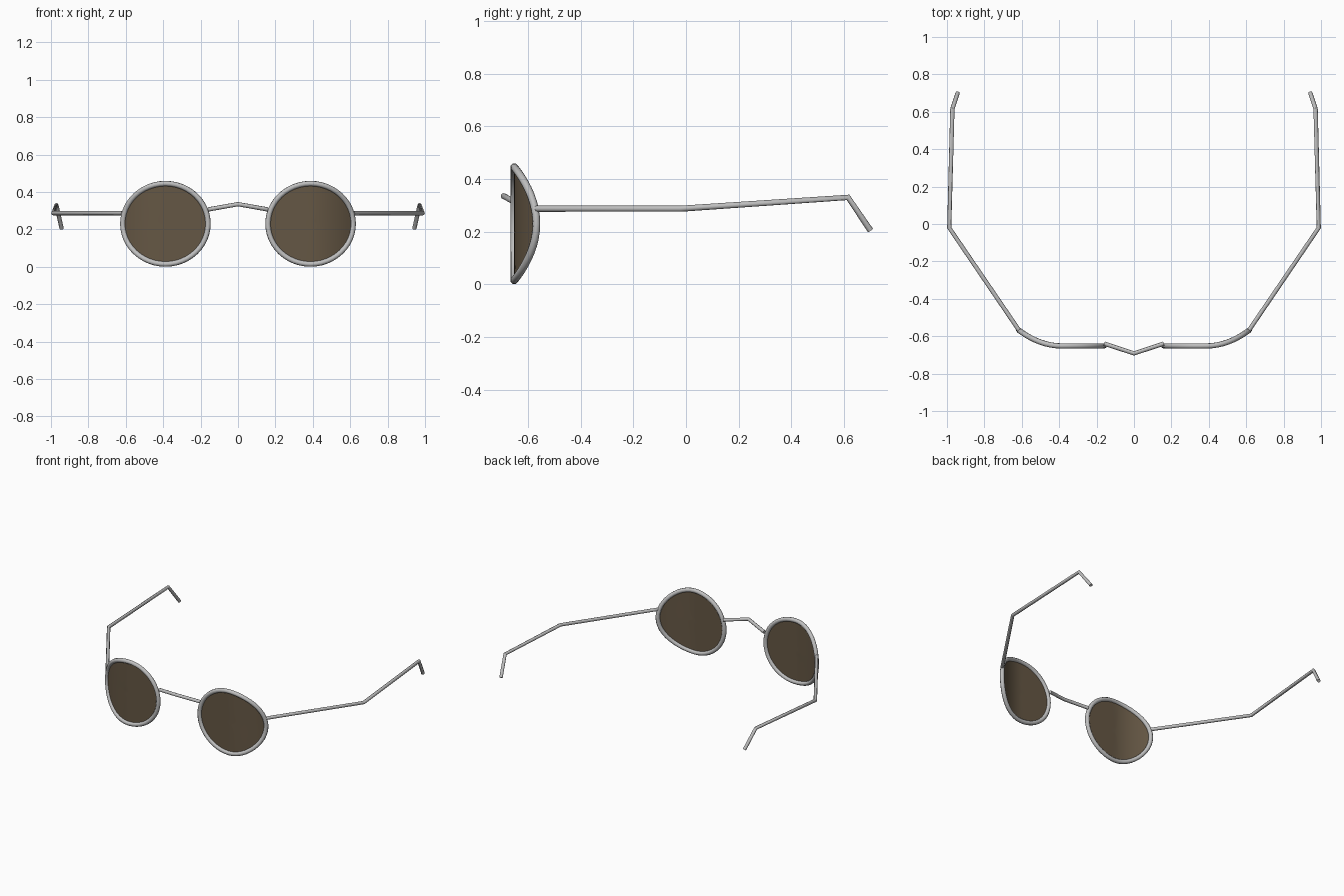
import bpy, bmesh, math

if "Cube" in bpy.data.objects:
    bpy.data.objects.remove(bpy.data.objects["Cube"])

CX, CZ = 0.388, 0.23       # lens centre
RX, RZ = 0.228, 0.2155     # rim centre-line radii
FRONT = -0.652


def material(name, rgb):
    m = bpy.data.materials.new(name)
    m.diffuse_color = (*rgb, 1.0)
    m.use_nodes = True
    m.node_tree.nodes["Principled BSDF"].inputs["Base Color"].default_value = m.diffuse_color
    return m


metal = material("silver metal", (0.52, 0.52, 0.52))
tint = material("brown tint", (0.13, 0.095, 0.058))


def wrap(x):
    """Depth of the front: flat inner half, outer half swept back."""
    return FRONT + 1.62 * max(0.0, x - CX) ** 2


def rim_point(a, s=1.0):
    x = CX + RX * s * math.cos(a)
    return (x, wrap(x), CZ + RZ * s * math.sin(a))


def shade(obj):
    bpy.ops.object.select_all(action='DESELECT')
    obj.select_set(True)
    bpy.context.view_layer.objects.active = obj
    bpy.ops.object.shade_smooth_by_angle(angle=math.radians(50))


def tube(name, pts, radius, cyclic=False):
    cu = bpy.data.curves.new(name, 'CURVE')
    cu.dimensions = '3D'
    cu.bevel_depth = radius
    cu.bevel_resolution = 2
    cu.use_fill_caps = not cyclic
    sp = cu.splines.new('POLY')
    sp.points.add(len(pts) - 1)
    for p, co in zip(sp.points, pts):
        p.co = (*co, 1)
    sp.use_cyclic_u = cyclic
    cu.materials.append(metal)
    obj = bpy.data.objects.new(name, cu)
    bpy.context.collection.objects.link(obj)
    bpy.ops.object.select_all(action='DESELECT')
    obj.select_set(True)
    bpy.context.view_layer.objects.active = obj
    bpy.ops.object.convert(target='MESH')
    obj = bpy.context.view_layer.objects.active
    shade(obj)
    return obj


def lens(name, side, n=48, rings=8):
    bm = bmesh.new()
    loops = []
    for r in range(1, rings + 1):
        pts = [rim_point(2 * math.pi * i / n, r / rings) for i in range(n)]
        loops.append([bm.verts.new((side * x, y, z)) for x, y, z in pts])
    centre = bm.verts.new((side * CX, FRONT, CZ))
    for i in range(n):
        j = (i + 1) % n
        bm.faces.new((centre, loops[0][i], loops[0][j]))
        for a, b in zip(loops, loops[1:]):
            bm.faces.new((a[i], b[i], b[j], a[j]))
    if side < 0:
        bmesh.ops.reverse_faces(bm, faces=bm.faces[:])
    me = bpy.data.meshes.new(name)
    bm.to_mesh(me)
    bm.free()
    me.materials.append(tint)
    obj = bpy.data.objects.new(name, me)
    bpy.context.collection.objects.link(obj)
    shade(obj)


# Rims, lenses and temple arms on both sides
for side, label in ((-1, "left"), (1, "right")):
    def mirrored(pts):
        return [(side * x, y, z) for x, y, z in pts]
    tube(label + "_rim",
         mirrored([rim_point(2 * math.pi * i / 48) for i in range(48)]), 0.0145, True)
    lens(label + "_lens", side)
    tube(label + "_temple_arm",
         mirrored([(0.615, -0.568, 0.287), (0.988, -0.02, 0.287),
                   (0.971, 0.615, 0.33), (0.943, 0.70, 0.205)]), 0.0115)

# Nose bridge
tube("bridge", [(-0.158, -0.64, 0.307), (0, -0.692, 0.335), (0.158, -0.64, 0.307)], 0.0115)
